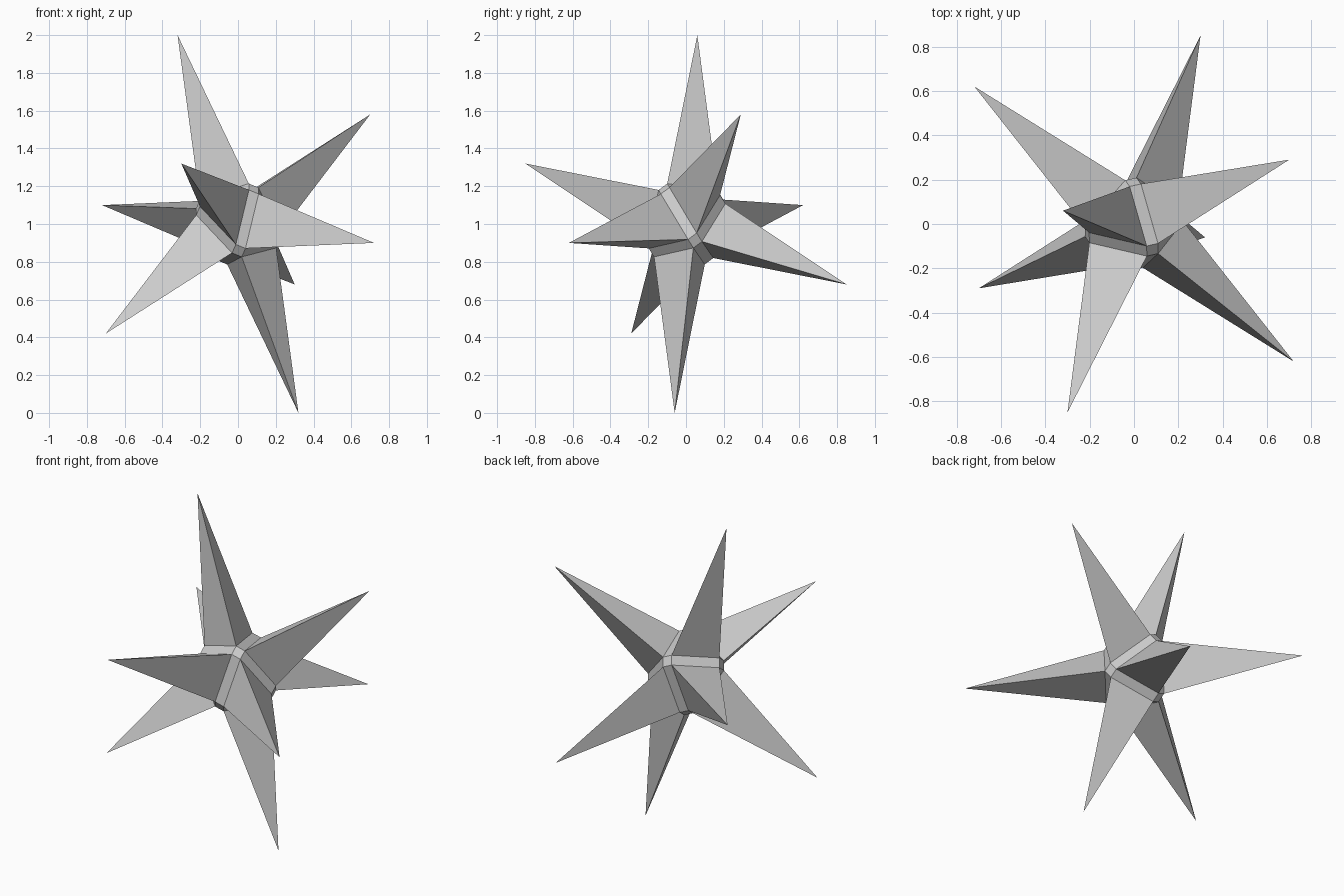
import bpy, bmesh
from itertools import product
from mathutils import Vector

if "Cube" in bpy.data.objects:
    bpy.data.objects.remove(bpy.data.objects["Cube"])

# Core axes: the spike tips sit at the corners of the box they span
AXES = [Vector((0.20, -0.28, 0.45)), Vector((0.51, 0.115, -0.21)), Vector((0.01, -0.455, -0.34))]
CENTRE = Vector((0, 0, 1))
REACH, BEVEL = 0.415, 0.05   # core corner distance and half width of the bevel bands

bm = bmesh.new()


def vert(c):
    return bm.verts.new(CENTRE + sum((a * k for a, k in zip(AXES, c)), Vector()))


# Each octant: three base corners and one long three-sided spike
base = {}
for s in product((-1, 1), repeat=3):
    tip = vert(s)
    for i in range(3):
        base[i, s] = vert([s[k] * (REACH if k == i else BEVEL) for k in range(3)])
    for i in range(3):
        bm.faces.new((base[i, s], base[(i + 1) % 3, s], tip))


def signs(i, a, j, b, k, c):
    s = [0, 0, 0]
    s[i], s[j], s[k] = a, b, c
    return tuple(s)


for i in range(3):
    j, k = (i + 1) % 3, (i + 2) % 3
    # Small square caps on the core corners
    for a in (-1, 1):
        bm.faces.new([base[i, signs(i, a, j, b, k, c)]
                      for b, c in ((-1, -1), (1, -1), (1, 1), (-1, 1))])
    # Narrow bands between neighbouring spikes
    for a, b in product((-1, 1), repeat=2):
        lo, hi = signs(i, a, j, b, k, -1), signs(i, a, j, b, k, 1)
        bm.faces.new((base[i, lo], base[i, hi], base[j, hi], base[j, lo]))

bmesh.ops.recalc_face_normals(bm, faces=bm.faces)
mesh = bpy.data.meshes.new("spiked_star")
bm.to_mesh(mesh)
bm.free()
bpy.context.collection.objects.link(bpy.data.objects.new("spiked_star", mesh))
